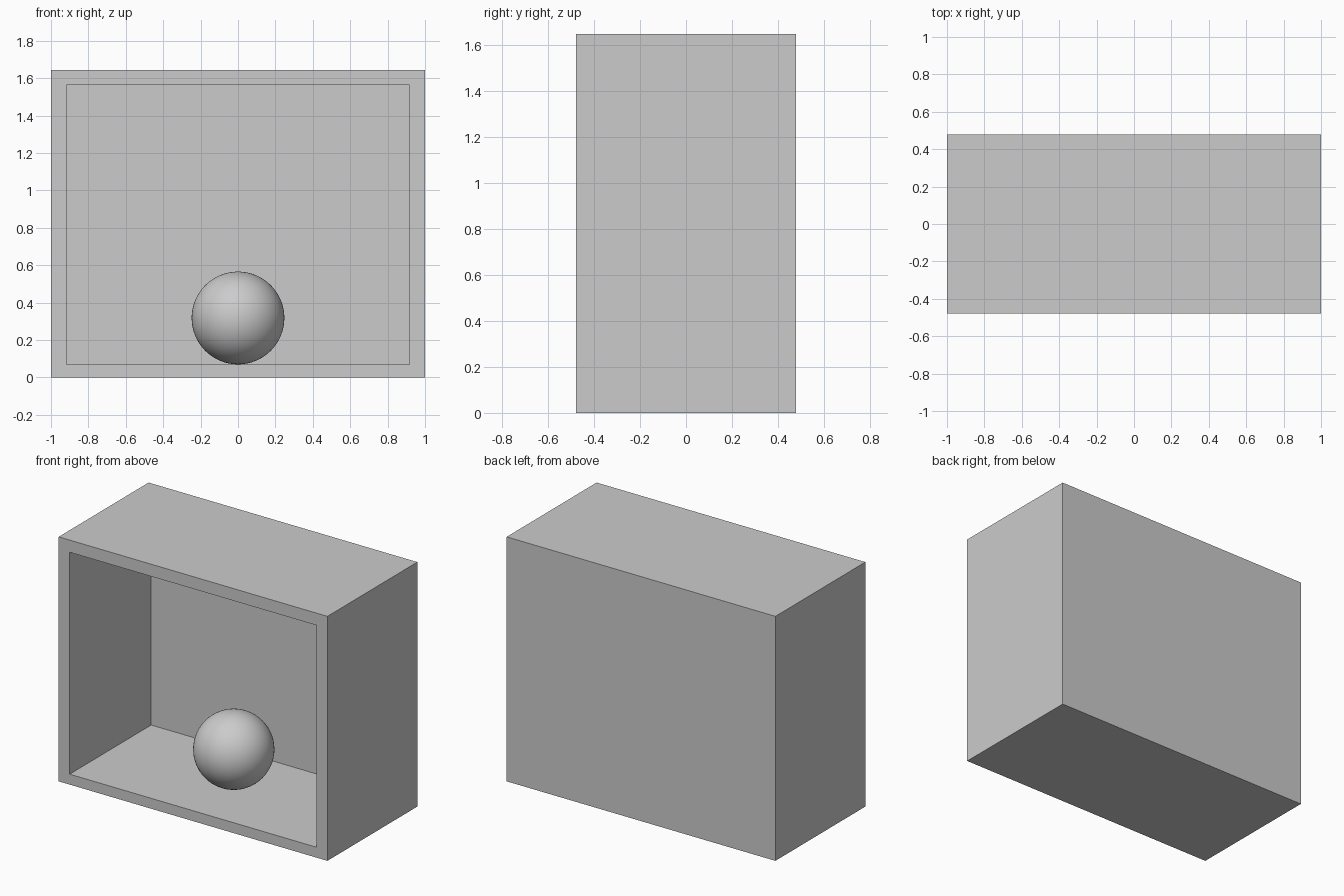
import bpy
import bmesh

default = bpy.data.objects.get("Cube")
if default:
    bpy.data.objects.remove(default, do_unlink=True)

WIDTH, DEPTH, HEIGHT = 2.0, 0.956, 1.645
WALL, FLOOR, BACK = 0.082, 0.07, 0.09
RADIUS = 0.248

# Single plain grey
grey = bpy.data.materials.new("light_grey")
grey.use_nodes = True
colour = (0.6, 0.6, 0.6, 1)
grey.diffuse_color = colour
grey.node_tree.nodes["Principled BSDF"].inputs["Base Color"].default_value = colour

# Open-fronted box: a block with its front face inset and pushed inward
bm = bmesh.new()
bmesh.ops.create_cube(bm, size=1)
for v in bm.verts:
    v.co.x *= WIDTH
    v.co.y *= DEPTH
    v.co.z = (v.co.z + 0.5) * HEIGHT
front = min(bm.faces, key=lambda f: f.calc_center_median().y)
bmesh.ops.inset_region(bm, faces=[front], thickness=WALL, use_even_offset=True)
for v in front.verts:
    if v.co.z < HEIGHT / 2:
        v.co.z = FLOOR
pushed = bmesh.ops.extrude_discrete_faces(bm, faces=[front])["faces"][0]
for v in pushed.verts:
    v.co.y = DEPTH / 2 - BACK
bmesh.ops.recalc_face_normals(bm, faces=bm.faces)
mesh = bpy.data.meshes.new("open_box")
bm.to_mesh(mesh)
bm.free()
box = bpy.data.objects.new("open_box", mesh)
bpy.context.collection.objects.link(box)
mesh.materials.append(grey)

# Ball resting in the middle of the floor
bpy.ops.mesh.primitive_uv_sphere_add(
    segments=64, ring_count=32, radius=RADIUS,
    location=(0, -BACK / 2, FLOOR + RADIUS))
ball = bpy.context.object
ball.name = ball.data.name = "ball"
ball.data.materials.append(grey)
bpy.ops.object.shade_smooth()
